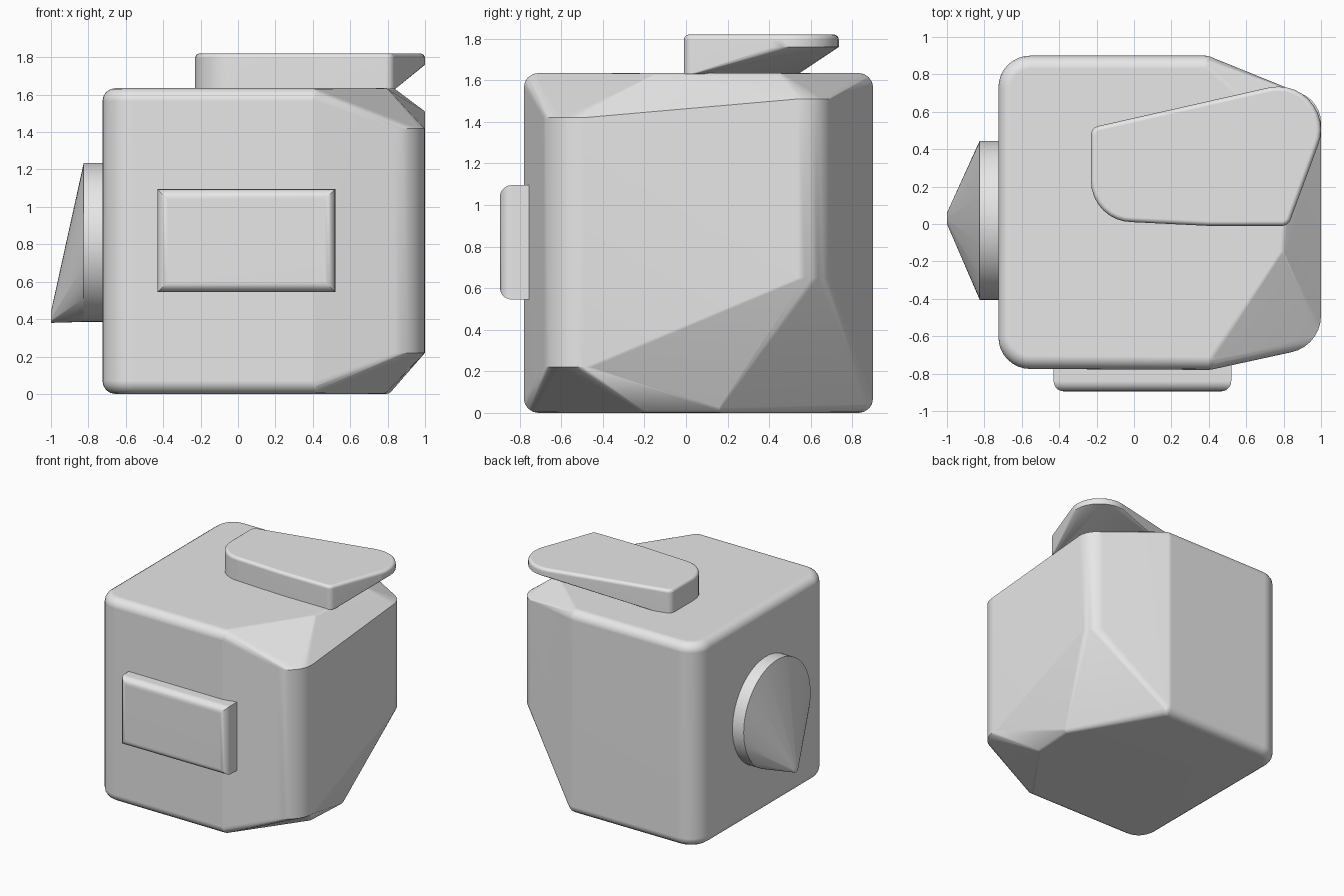
import bpy
import bmesh
from math import cos, sin, pi, radians

old = bpy.data.objects.get("Cube")
if old:
    bpy.data.objects.remove(old, do_unlink=True)

grey = bpy.data.materials.new("light_grey")
grey.use_nodes = True
grey.diffuse_color = (0.8, 0.8, 0.8, 1)
grey.node_tree.nodes["Principled BSDF"].inputs["Base Color"].default_value = (0.8, 0.8, 0.8, 1)


def finish(name, bm):
    """Turn a bmesh into a named, smooth-shaded object."""
    bmesh.ops.recalc_face_normals(bm, faces=bm.faces)
    mesh = bpy.data.meshes.new(name)
    bm.to_mesh(mesh)
    bm.free()
    mesh.materials.append(grey)
    obj = bpy.data.objects.new(name, mesh)
    bpy.context.collection.objects.link(obj)
    bpy.ops.object.select_all(action='DESELECT')
    obj.select_set(True)
    bpy.context.view_layer.objects.active = obj
    bpy.ops.object.shade_smooth_by_angle(angle=radians(32))
    normals = obj.modifiers.new("face_normals", 'WEIGHTED_NORMAL')
    normals.keep_sharp = True
    return obj


def hull(name, points):
    """Wrap a convex skin around a set of points."""
    bm = bmesh.new()
    for p in points:
        bm.verts.new(p)
    bmesh.ops.remove_doubles(bm, verts=bm.verts, dist=0.0005)
    bmesh.ops.convex_hull(bm, input=bm.verts)
    loose = [v for v in bm.verts if not v.link_faces]
    bmesh.ops.delete(bm, geom=loose, context='VERTS')
    bmesh.ops.dissolve_limit(bm, angle_limit=radians(0.5), verts=bm.verts, edges=bm.edges)
    return finish(name, bm)


def ring(x, y, z, radius, count=32):
    return [(x + radius * cos(2 * pi * i / count), y + radius * sin(2 * pi * i / count), z)
            for i in range(count)]


def rim(x, y, z, radius, soft, way):
    """Rounded end of a corner post: z is its outer level, way is +1 up or -1 down."""
    points = []
    for i in range(5):
        a = i * pi / 8
        points += ring(x, y, z + way * soft * (sin(a) - 1), radius - soft + soft * cos(a))
    return points


# Body: rounded corner posts, with the +x side drawn in at top and bottom
BOTTOM, TOP = 0.0, 1.635
posts = [(-0.555, -0.605, 0.17, 0.07), (-0.555, 0.73, 0.17, 0.07),
         (0.40, -0.71, 0.07, 0.07), (0.38, 0.83, 0.07, 0.07)]
body = []
for x, y, radius, soft in posts:
    body += rim(x, y, BOTTOM, radius, soft, -1) + rim(x, y, TOP, radius, soft, 1)
for x, y in [(0.77, -0.2), (0.79, 0.15)]:
    body += rim(x, y, BOTTOM, 0.04, 0.04, -1)
for x, y in [(0.78, -0.15), (0.82, 0.45)]:
    body += rim(x, y, TOP, 0.04, 0.04, 1)
for x, y, radius, low, high in [(0.8, -0.49, 0.2, 0.22, 1.42), (0.83, 0.54, 0.17, 0.65, 1.51)]:
    body += ring(x, y, low, radius) + ring(x, y, high, radius)
hull("body", body)

# Cap: asymmetric plate whose underside slopes up towards its large round end
cap = []
for x, y, radius, base in [(-0.18, 0.475, 0.05, 1.62), (-0.01, 0.23, 0.22, 1.62),
                           (0.4, 0.04, 0.05, 1.62), (0.79, 0.04, 0.05, 1.63),
                           (0.77, 0.505, 0.23, 1.76)]:
    cap += ring(x, y, base, radius) + rim(x, y, 1.82, radius, 0.025, 1)
hull("top_cap", cap)


# Side knob: round disc drawn out to an off-centre tip
def side_ring(x, y, z, radius, count):
    return [(x, a, b) for a, b, c in ring(y, z, 0, radius, count)]


hull("side_disc", side_ring(-0.71, 0.02, 0.81, 0.425, 64) + side_ring(-0.825, 0.02, 0.81, 0.425, 64))
hull("side_cone", side_ring(-0.825, 0.02, 0.81, 0.425, 64) + side_ring(-1.0, 0.03, 0.41, 0.03, 12))

# Front plate: block with mitred, rounded front edges
bm = bmesh.new()
bmesh.ops.create_cube(bm, size=1)
for v in bm.verts:
    v.co = (0.045 + v.co.x * 0.95, -0.825 + v.co.y * 0.14, 0.82 + v.co.z * 0.55)
front = [e for e in bm.edges if all(v.co.y < -0.85 for v in e.verts)]
bmesh.ops.bevel(bm, geom=front, offset=0.055, segments=5, profile=0.5, affect='EDGES')
finish("front_plate", bm)
